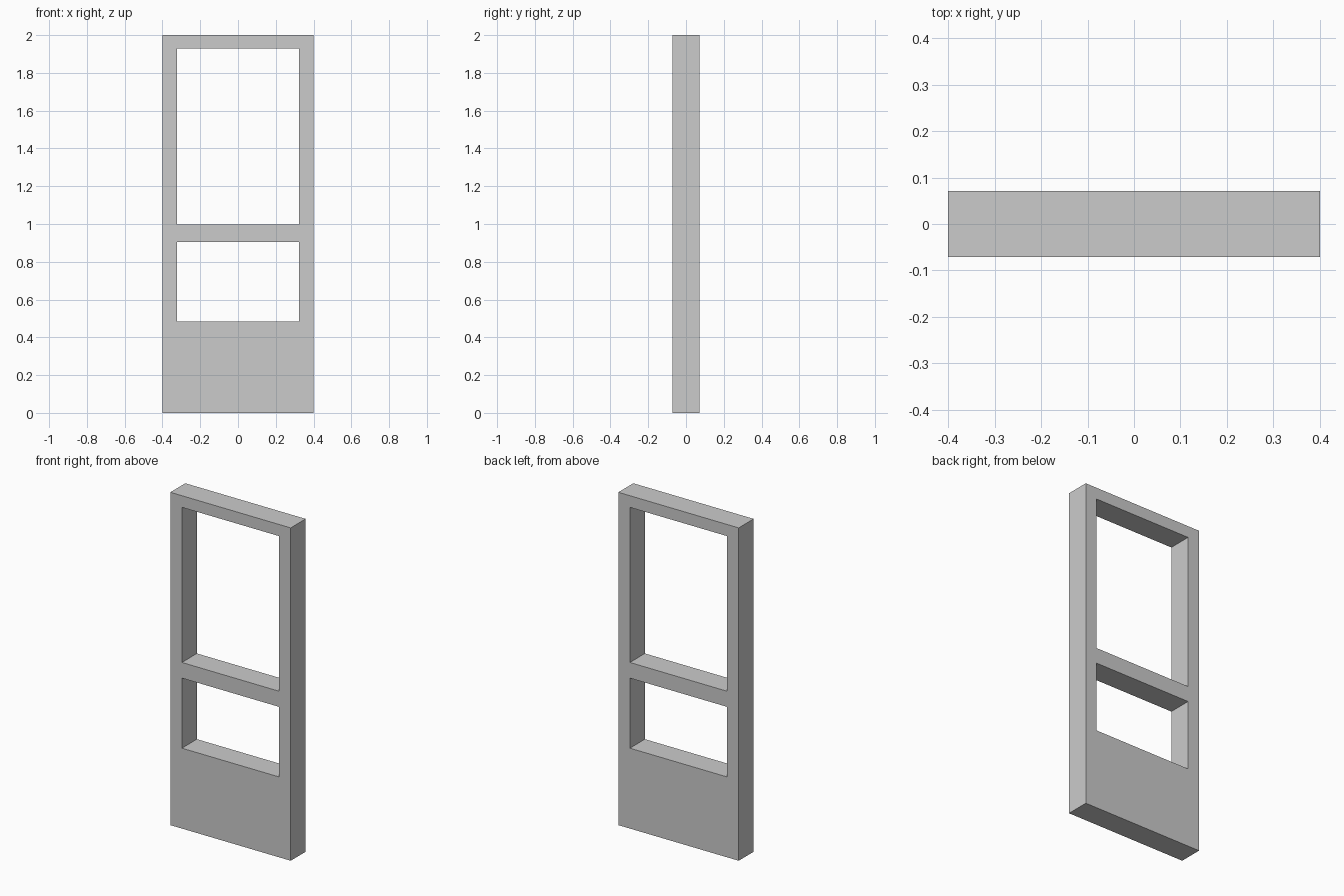
import bpy, bmesh

if "Cube" in bpy.data.objects:
    bpy.data.objects.remove(bpy.data.objects["Cube"])

DEPTH = 0.142
XS = [-0.40, -0.323, 0.323, 0.40]             # outer edge, stile, stile, outer edge
ZS = [0.0, 0.483, 0.904, 0.998, 1.93, 2.0]    # bottom panel, opening, rail, opening, top rail
OPENINGS = {(1, 1), (1, 3)}                   # (column, row) cells left empty

bm = bmesh.new()

# Front face laid out as a grid of cells, skipping the two openings
grid = [[bm.verts.new((x, -DEPTH / 2, z)) for z in ZS] for x in XS]
for i in range(len(XS) - 1):
    for j in range(len(ZS) - 1):
        if (i, j) not in OPENINGS:
            bm.faces.new((grid[i][j], grid[i + 1][j],
                          grid[i + 1][j + 1], grid[i][j + 1]))

# Thickness: extrude the front face straight back
ext = bmesh.ops.extrude_face_region(bm, geom=bm.faces[:], use_keep_orig=True)
moved = [g for g in ext["geom"] if isinstance(g, bmesh.types.BMVert)]
bmesh.ops.translate(bm, verts=moved, vec=(0, DEPTH, 0))
bmesh.ops.recalc_face_normals(bm, faces=bm.faces[:])

mesh = bpy.data.meshes.new("door_frame")
bm.to_mesh(mesh)
bm.free()
door = bpy.data.objects.new("door_frame", mesh)
bpy.context.collection.objects.link(door)
